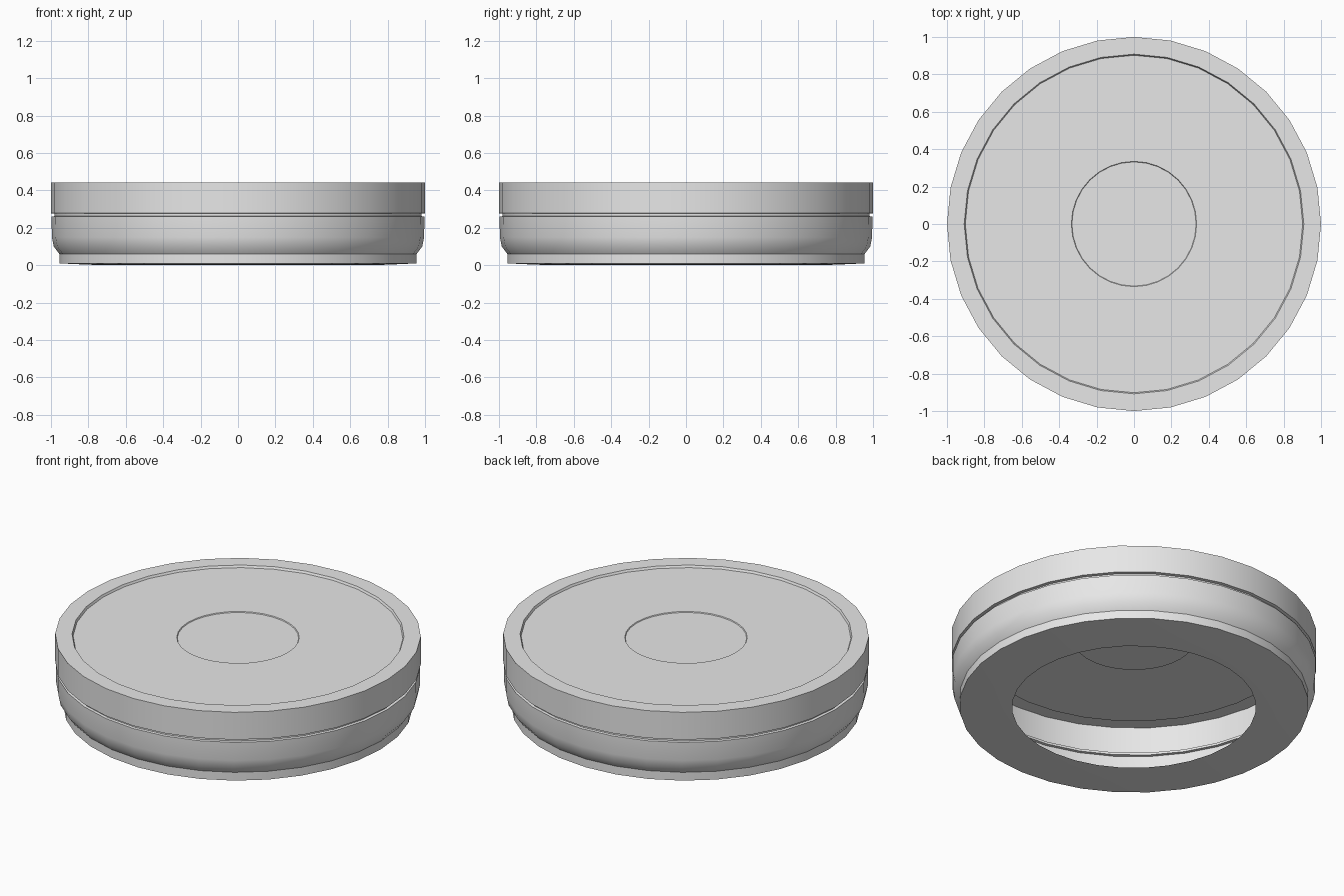
import bpy
import bmesh
import math

if "Cube" in bpy.data.objects:
    bpy.data.objects.remove(bpy.data.objects["Cube"])

SIDES = 32

grey = bpy.data.materials.new("light grey")
grey.diffuse_color = (0.8, 0.8, 0.8, 1)
grey.use_nodes = True
grey.node_tree.nodes["Principled BSDF"].inputs["Base Color"].default_value = grey.diffuse_color


def lathe(name, profile):
    """Turn a (radius, height) profile about z; radius 0 closes to a point."""
    bm = bmesh.new()
    rings = []
    for r, z in profile:
        if r == 0:
            rings.append([bm.verts.new((0, 0, z))] * SIDES)
        else:
            rings.append([bm.verts.new((r * math.cos(2 * math.pi * k / SIDES),
                                        r * math.sin(2 * math.pi * k / SIDES), z))
                          for k in range(SIDES)])
    for low, high in zip(rings, rings[1:]):
        for k in range(SIDES):
            n = (k + 1) % SIDES
            corners = [low[k], low[n], high[n], high[k]]
            bm.faces.new(list(dict.fromkeys(corners)))
    mesh = bpy.data.meshes.new(name)
    bm.to_mesh(mesh)
    bm.free()
    mesh.materials.append(grey)
    obj = bpy.data.objects.new(name, mesh)
    bpy.context.collection.objects.link(obj)
    bpy.ops.object.select_all(action='DESELECT')
    obj.select_set(True)
    bpy.context.view_layer.objects.active = obj
    bpy.ops.object.shade_smooth_by_angle(angle=math.radians(30))
    return obj


# Underside ring with a wide opening into the hollow shell
lathe("base_ring", [(0.667, 0.0), (0.8, 0.003), (0.955, 0.01)])

# Lower casing: foot, chamfer, wall
lathe("lower_case", [(0.955, 0.01), (0.955, 0.06), (0.985, 0.10),
                     (0.995, 0.15), (0.997, 0.26)])

# Narrow seam between the two casing halves
lathe("seam_groove", [(0.997, 0.26), (0.982, 0.262), (0.982, 0.276), (1.0, 0.278)])

# Upper casing: wall, flat rim and step down to the panel
lathe("upper_case", [(1.0, 0.278), (1.0, 0.443), (0.908, 0.443), (0.902, 0.43)])

# Top panel with a shallow round recess in the middle
lathe("top_panel", [(0.902, 0.43), (0.335, 0.43), (0.332, 0.425)])
lathe("centre_disc", [(0.332, 0.425), (0, 0.425)])
